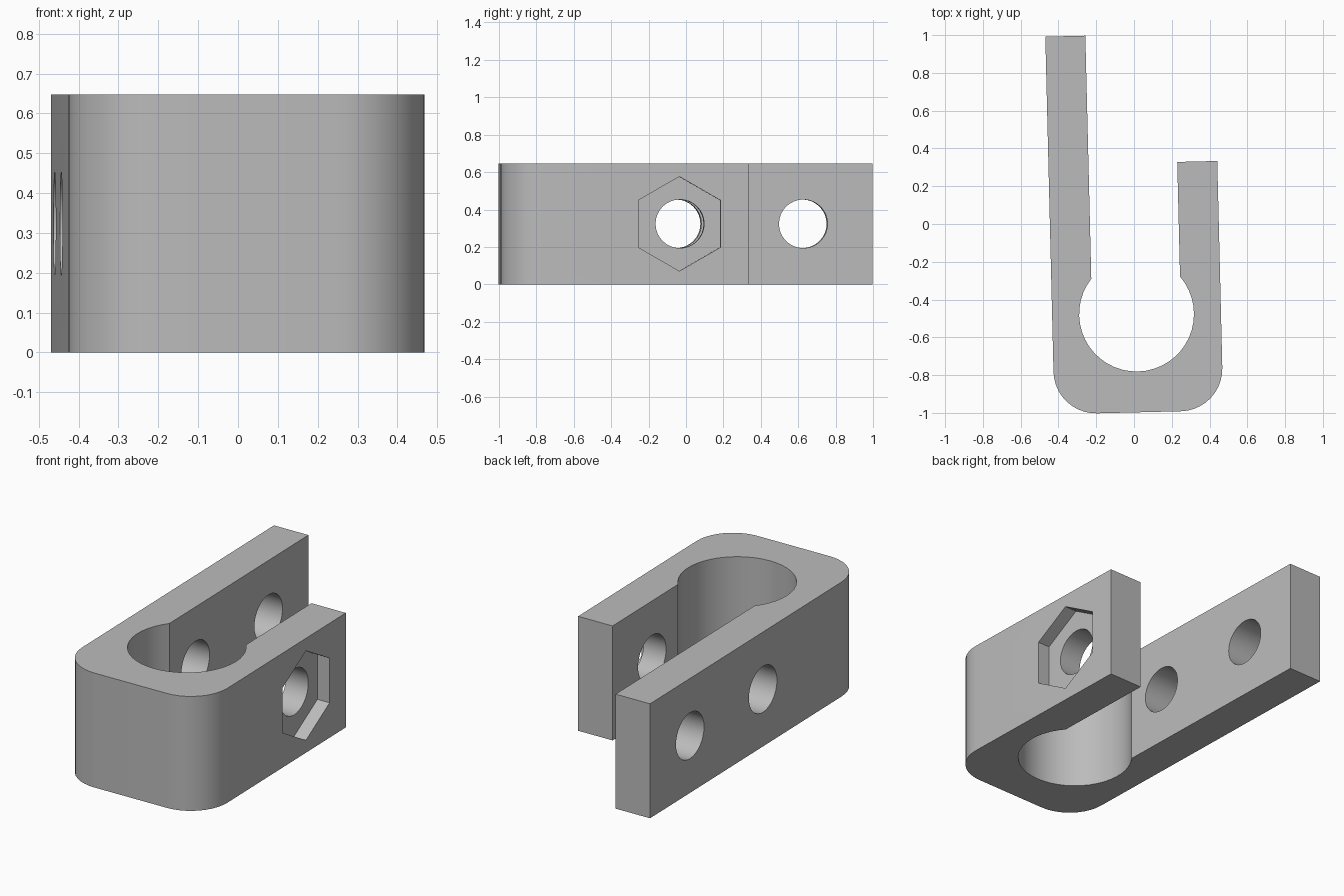
import bpy, bmesh, math
from mathutils import Matrix, Vector

if "Cube" in bpy.data.objects:
    bpy.data.objects.remove(bpy.data.objects["Cube"])

H = 0.647                 # height
HALF, SLOT = 0.447, 0.235  # outer and slot half widths
BORE, FILLET = 0.304, 0.225
FRONT, LONG, SHORT = -0.52, 1.48, 0.80
PLACE = Matrix.Translation((0.0135, -0.477, 0)) @ Matrix.Rotation(math.radians(1.4), 4, 'Z')

grey = bpy.data.materials.new("plain_grey")
grey.diffuse_color = (0.50, 0.50, 0.50, 1)
grey.use_nodes = True
grey.node_tree.nodes["Principled BSDF"].inputs["Base Color"].default_value = grey.diffuse_color


def arc(cx, cy, r, a0, a1, n):
    return [(cx + r * math.cos(a0 + (a1 - a0) * i / n),
             cy + r * math.sin(a0 + (a1 - a0) * i / n)) for i in range(n + 1)]


def prism(name, pts, depth, matrix):
    """Extrude a closed outline along its local z."""
    bm = bmesh.new()
    face = bm.faces.new([bm.verts.new((x, y, 0)) for x, y in pts])
    ext = bmesh.ops.extrude_face_region(bm, geom=[face])
    top = [v for v in ext["geom"] if isinstance(v, bmesh.types.BMVert)]
    bmesh.ops.translate(bm, verts=top, vec=Vector((0, 0, depth)))
    bmesh.ops.recalc_face_normals(bm, faces=bm.faces)
    bm.transform(matrix)
    me = bpy.data.meshes.new(name)
    bm.to_mesh(me)
    bm.free()
    me.materials.append(grey)
    ob = bpy.data.objects.new(name, me)
    bpy.context.collection.objects.link(ob)
    return ob


# Bracket outline: long arm, round bore, short arm, rounded front corners
mouth = math.acos(SLOT / BORE)
outline = [(-HALF, LONG), (-SLOT, LONG)]
outline += arc(0, 0, BORE, math.pi - mouth, 2 * math.pi + mouth, 32)
outline += [(SLOT, SHORT), (HALF, SHORT)]
outline += arc(HALF - FILLET, FRONT + FILLET, FILLET, 0, -math.pi / 2, 10)
outline += arc(-HALF + FILLET, FRONT + FILLET, FILLET, -math.pi / 2, -math.pi, 10)
bracket = prism("clamp_bracket", outline, H, PLACE)


# Cutters run along local x: profile x -> y, profile y -> z
def cutter(name, x, y, r, sides, depth, turn=0.0):
    pts = arc(0, 0, r, turn, turn + 2 * math.pi, sides)[:-1]
    axes = Matrix(((0, 0, 1, x), (1, 0, 0, y), (0, 1, 0, H / 2), (0, 0, 0, 1)))
    ob = prism(name, pts, depth, PLACE @ axes)
    ob.hide_render = True
    return ob


cutters = [
    cutter("bolt_hole_cutter", -0.7, 0.435, 0.13, 32, 1.4),
    cutter("end_hole_cutter", -0.7, 1.11, 0.13, 32, 0.6),
    cutter("nut_recess_cutter", HALF - 0.075, 0.431, 0.2525, 6, 0.3, math.pi / 2),
]

bpy.context.view_layer.objects.active = bracket
bracket.select_set(True)
for c in cutters:
    c.select_set(False)
    mod = bracket.modifiers.new(c.name, 'BOOLEAN')
    mod.object = c
    mod.operation = 'DIFFERENCE'
    mod.solver = 'EXACT'
    bpy.ops.object.modifier_apply(modifier=mod.name)
for c in cutters:
    bpy.data.objects.remove(c)

bpy.ops.object.shade_smooth_by_angle(angle=math.radians(30))
